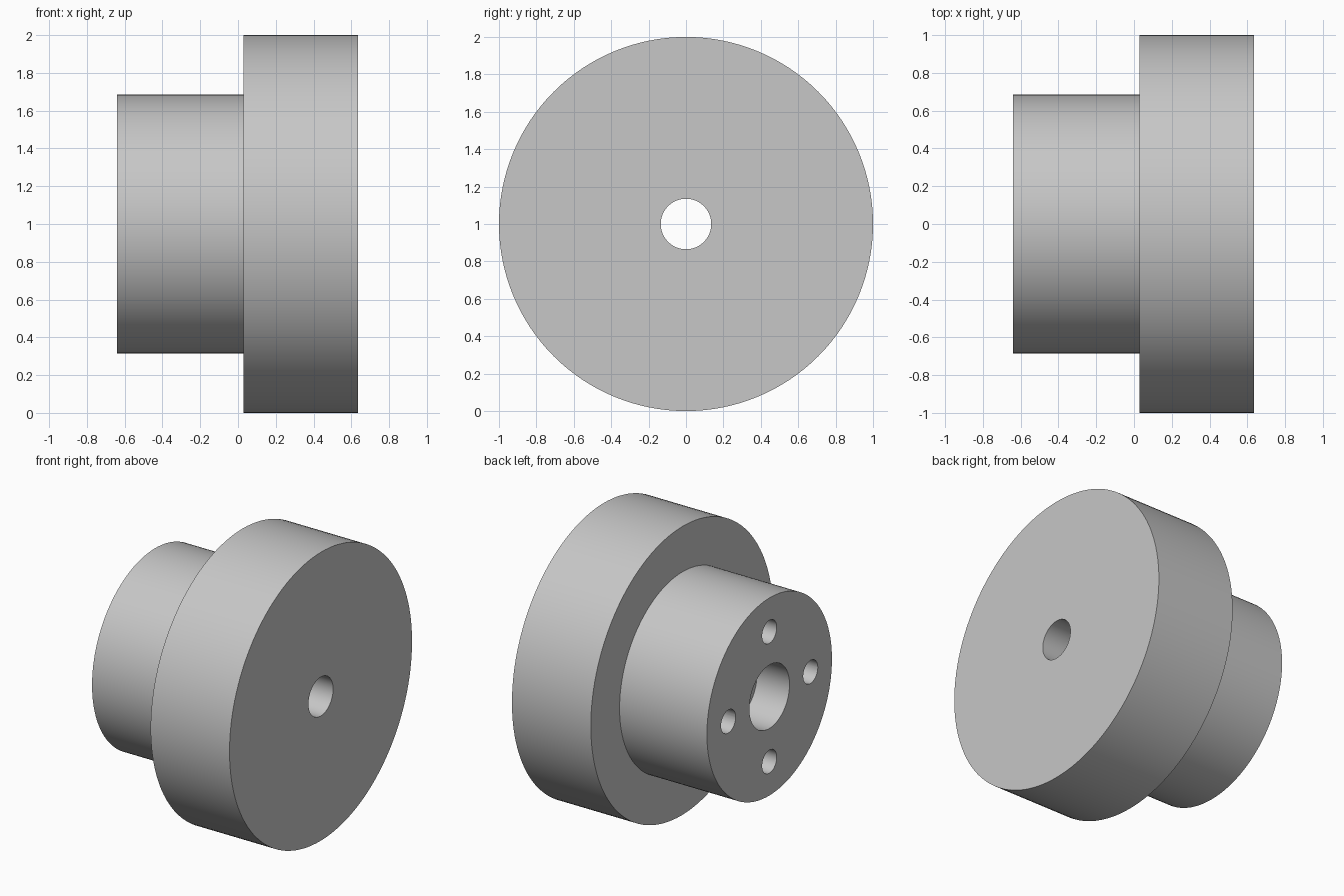
import bpy, bmesh, math
from mathutils import Matrix, Vector

cube = bpy.data.objects.get("Cube")
if cube:
    bpy.data.objects.remove(cube, do_unlink=True)

SEGMENTS = 128
CENTRE = Vector((0, 0, 1))
BACK, STEP, FRONT = -0.64, 0.03, 0.635   # hub end, shoulder, flange end
HUB_R, FLANGE_R = 0.685, 1.0
BORE_R, BORE_DEPTH = 0.22, 0.25
THROUGH_R = 0.135
BOLT_R, BOLT_CIRCLE, BOLT_DEPTH = 0.08, 0.45, 0.3

grey = bpy.data.materials.new("light grey metal")
grey.use_nodes = True
colour = (0.57, 0.57, 0.57, 1)
grey.diffuse_color = colour
grey.node_tree.nodes["Principled BSDF"].inputs["Base Color"].default_value = colour


def add_object(name, bm):
    bmesh.ops.recalc_face_normals(bm, faces=bm.faces)
    mesh = bpy.data.meshes.new(name)
    bm.to_mesh(mesh)
    bm.free()
    mesh.materials.append(grey)
    obj = bpy.data.objects.new(name, mesh)
    bpy.context.collection.objects.link(obj)
    return obj


# Stepped hub with flange and counterbore: closed profile (x, radius) turned about x
profile = [
    (BACK, BORE_R), (BACK, HUB_R), (STEP, HUB_R), (STEP, FLANGE_R),
    (FRONT, FLANGE_R), (FRONT, THROUGH_R),
    (BACK + BORE_DEPTH, THROUGH_R), (BACK + BORE_DEPTH, BORE_R),
]
bm = bmesh.new()
verts = [bm.verts.new(CENTRE + Vector((x, 0, r))) for x, r in profile]
edges = [bm.edges.new((v, verts[(i + 1) % len(verts)])) for i, v in enumerate(verts)]
bmesh.ops.spin(bm, geom=verts + edges, cent=CENTRE, axis=(1, 0, 0),
               angle=math.tau, steps=SEGMENTS, use_merge=True)
bmesh.ops.remove_doubles(bm, verts=bm.verts, dist=0.0001)
hub = add_object("flanged_hub", bm)

# Four blind bolt holes around the bore, cut from the hub end
bm = bmesh.new()
for i in range(4):
    a = i * math.pi / 2
    pos = CENTRE + Vector((BACK, BOLT_CIRCLE * math.cos(a), BOLT_CIRCLE * math.sin(a)))
    bmesh.ops.create_cone(bm, cap_ends=True, segments=48, radius1=BOLT_R, radius2=BOLT_R,
                          depth=2 * BOLT_DEPTH,
                          matrix=Matrix.Translation(pos) @ Matrix.Rotation(math.pi / 2, 4, "Y"))
cutter = add_object("bolt_hole_cutter", bm)
cutter.hide_render = True

cut = hub.modifiers.new("bolt holes", "BOOLEAN")
cut.operation = "DIFFERENCE"
cut.solver = "EXACT"
cut.object = cutter

bpy.ops.object.select_all(action="DESELECT")
hub.select_set(True)
bpy.context.view_layer.objects.active = hub
bpy.ops.object.modifier_apply(modifier=cut.name)
bpy.data.objects.remove(cutter, do_unlink=True)
bpy.ops.object.shade_smooth_by_angle(angle=math.radians(30))
